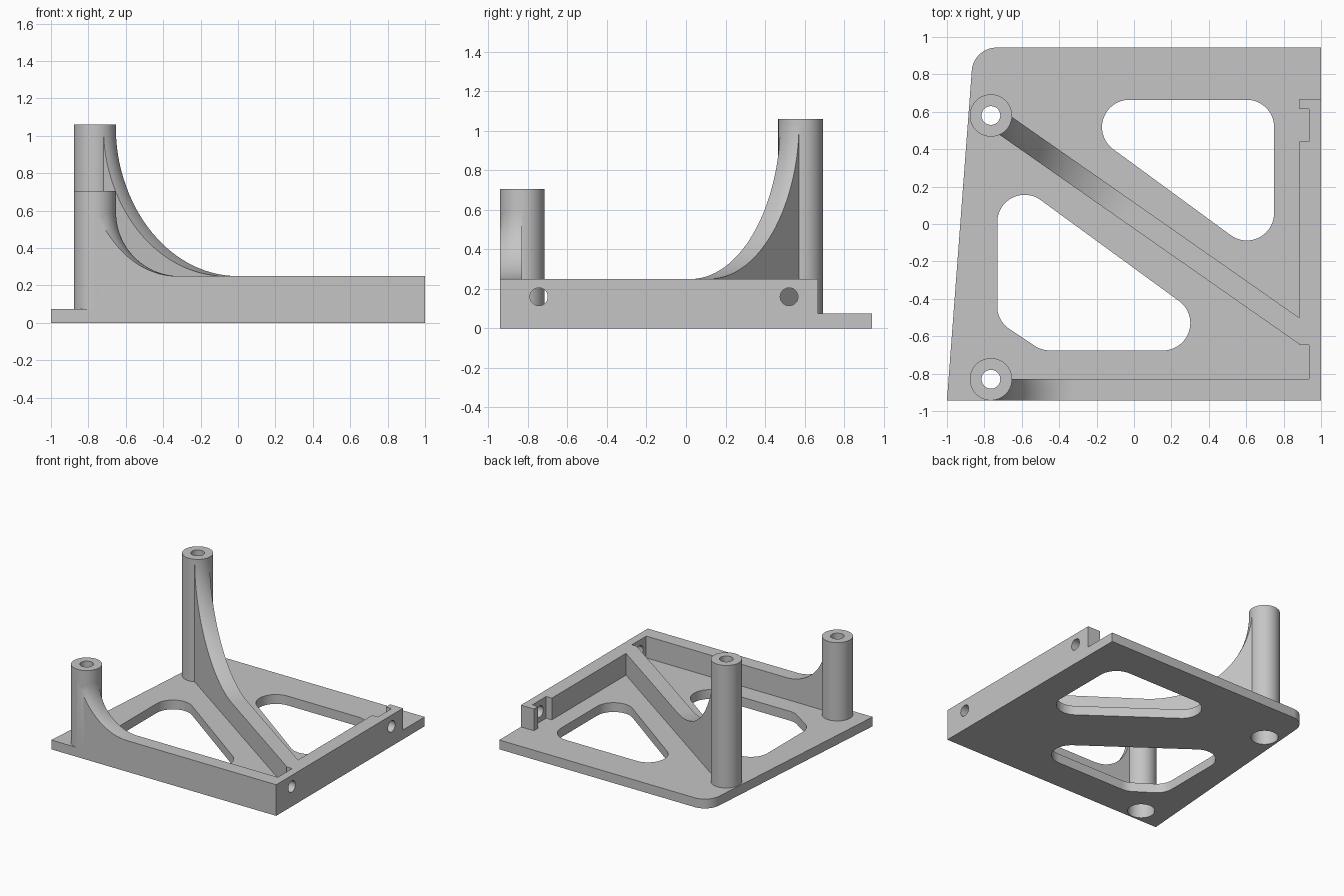
import bpy, bmesh
from math import sin, cos, pi, radians, sqrt, atan2, ceil
from mathutils import Matrix, Vector

if "Cube" in bpy.data.objects:
    bpy.data.objects.remove(bpy.data.objects["Cube"], do_unlink=True)

PLATE_TOP = 0.075
RIB_TOP = 0.25
WALL_IN, POCKET_IN = 0.885, 0.935
FRONT = -0.943
POST_R, BORE_R, COUNTERBORE_R = 0.113, 0.05, 0.1
POSTS = {"front_post": (-0.765, -0.83, 0.705), "rear_post": (-0.765, 0.58, 1.06)}

grey = bpy.data.materials.new("light_grey")
grey.use_nodes = True
grey.diffuse_color = (0.56, 0.56, 0.56, 1)
grey.node_tree.nodes["Principled BSDF"].inputs["Base Color"].default_value = grey.diffuse_color


def finish(name, bm):
    """Turn a bmesh into an object, smooth on curves and sharp on corners."""
    bmesh.ops.remove_doubles(bm, verts=bm.verts, dist=1e-5)
    bmesh.ops.recalc_face_normals(bm, faces=bm.faces)
    mesh = bpy.data.meshes.new(name)
    bm.to_mesh(mesh)
    bm.free()
    mesh.materials.append(grey)
    mesh.shade_smooth()
    mesh.set_sharp_from_angle(angle=radians(30))
    obj = bpy.data.objects.new(name, mesh)
    bpy.context.collection.objects.link(obj)
    return obj


def rounded(corners):
    """Outline around circles (x, y, radius), listed counterclockwise."""
    pts = []
    n = len(corners)
    for i, (x, y, r) in enumerate(corners):
        if r == 0:
            pts.append((x, y))
            continue
        px, py, _ = corners[i - 1]
        nx, ny, _ = corners[(i + 1) % n]
        a = atan2(y - py, x - px) - pi / 2
        turn = (atan2(ny - y, nx - x) - pi / 2 - a) % (2 * pi)
        steps = ceil(turn / radians(6))
        for k in range(steps + 1):
            t = a + turn * k / steps
            pts.append((x + r * cos(t), y + r * sin(t)))
    return pts


def prism(name, outline, z0, z1):
    bm = bmesh.new()
    face = bm.faces.new([bm.verts.new((x, y, z0)) for x, y in outline])
    new = bmesh.ops.extrude_face_region(bm, geom=[face])["geom"]
    for v in new:
        if isinstance(v, bmesh.types.BMVert):
            v.co.z = z1
    return finish(name, bm)


def cylinder(name, matrix, radius, depth):
    bm = bmesh.new()
    bmesh.ops.create_cone(bm, cap_ends=True, segments=48, radius1=radius,
                          radius2=radius, depth=depth, matrix=matrix)
    return finish(name, bm)


def cut(obj, cutters):
    """Subtract the cutters, then discard them."""
    bpy.context.view_layer.objects.active = obj
    for c in cutters:
        c.hide_render = True
        mod = obj.modifiers.new("cut", 'BOOLEAN')
        mod.operation, mod.solver, mod.object = 'DIFFERENCE', 'EXACT', c
        bpy.ops.object.modifier_apply(modifier=mod.name)
        bpy.data.objects.remove(c, do_unlink=True)
    obj.data.set_sharp_from_angle(angle=radians(30))


def post(name, x, y, height):
    """Hollow turned post with a narrow top bore and a wide bottom bore."""
    step = height - 0.2
    profile = [(BORE_R, height), (POST_R, height), (POST_R, 0),
               (COUNTERBORE_R, 0), (COUNTERBORE_R, step), (BORE_R, step)]
    bm = bmesh.new()
    vs = [bm.verts.new((x + r, y, z)) for r, z in profile]
    es = [bm.edges.new((vs[i - 1], vs[i])) for i in range(len(vs))]
    bmesh.ops.spin(bm, geom=vs + es, cent=(x, y, 0), axis=(0, 0, 1),
                   angle=2 * pi, steps=64)
    return finish(name, bm)


def rib(name, origin, angle, w0, w1, fillet):
    """Rib running from a post to the wall, sweeping up around the post."""
    ox, oy = origin
    c, s = cos(angle), sin(angle)
    bm = bmesh.new()
    rows = []
    for j in range(9):
        w = w0 + (w1 - w0) * j / 8
        path = [(sqrt(max(0.105 ** 2 - w * w, 0)), RIB_TOP + fillet)]
        for k in range(29):
            a = pi / 2 * k / 28
            rho = POST_R + fillet * (1 - cos(a))
            path.append((sqrt(max(rho * rho - w * w, 0)), RIB_TOP + fillet * (1 - sin(a))))
        path.append(((WALL_IN - ox + w * s) / c, RIB_TOP))
        rows.append([bm.verts.new((ox + d * c - w * s, oy + d * s + w * c, z))
                     for d, z in path])
    for a, b in zip(rows, rows[1:]):
        for i in range(len(a) - 1):
            bm.faces.new((a[i], a[i + 1], b[i + 1], b[i]))
    new = bmesh.ops.extrude_face_region(bm, geom=bm.faces[:])["geom"]
    for v in new:
        if isinstance(v, bmesh.types.BMVert):
            v.co.z = PLATE_TOP
    return finish(name, bm)


# Base plate with two rounded windows and the post bores
plate = prism("base_plate", rounded([(-1, FRONT, 0), (1, FRONT, 0), (1, 0.943, 0),
                                     (-0.735, 0.81, 0.133)]), 0, PLATE_TOP)
# The rounded corner is tangent to the slanted left edge
R = 0.146
windows = {
    "rear_window": [(-0.025, 0.518, R), (0.603, 0.058, R), (0.603, 0.518, R)],
    "front_window": [(-0.585, 0.01, R), (-0.585, -0.44, R), (-0.45, -0.53, R),
                     (0.155, -0.53, R)],
}
cutters = [prism(n, rounded(w), -0.1, 0.2) for n, w in windows.items()]
cutters += [cylinder("post_bore", Matrix.Translation((x, y, 0)), COUNTERBORE_R, 0.4)
            for x, y, h in POSTS.values()]
cut(plate, cutters)

# Side wall with two pockets and screw holes
wall = prism("side_wall", [
    (1, FRONT), (1, 0.668), (WALL_IN, 0.668), (WALL_IN, 0.615),
    (POCKET_IN, 0.615), (POCKET_IN, 0.44), (WALL_IN, 0.44), (WALL_IN, -0.648),
    (POCKET_IN, -0.648), (POCKET_IN, -0.83), (WALL_IN, -0.83), (WALL_IN, FRONT)],
    PLATE_TOP, RIB_TOP)
cut(wall, [cylinder("screw_hole", Matrix.Translation((1, y, 0.16)) @ Matrix.Rotation(pi / 2, 4, 'Y'),
                    0.045, 0.3) for y in (-0.745, 0.522)])

# Posts
for name, (x, y, h) in POSTS.items():
    post(name, x, y, h)

# Ribs from the posts to the wall
rib("front_rib", POSTS["front_post"][:2], 0, -POST_R, 0, 0.34)
rib("diagonal_rib", POSTS["rear_post"][:2], atan2(-1.153, 1.65), -0.058, 0.058, 0.78)
